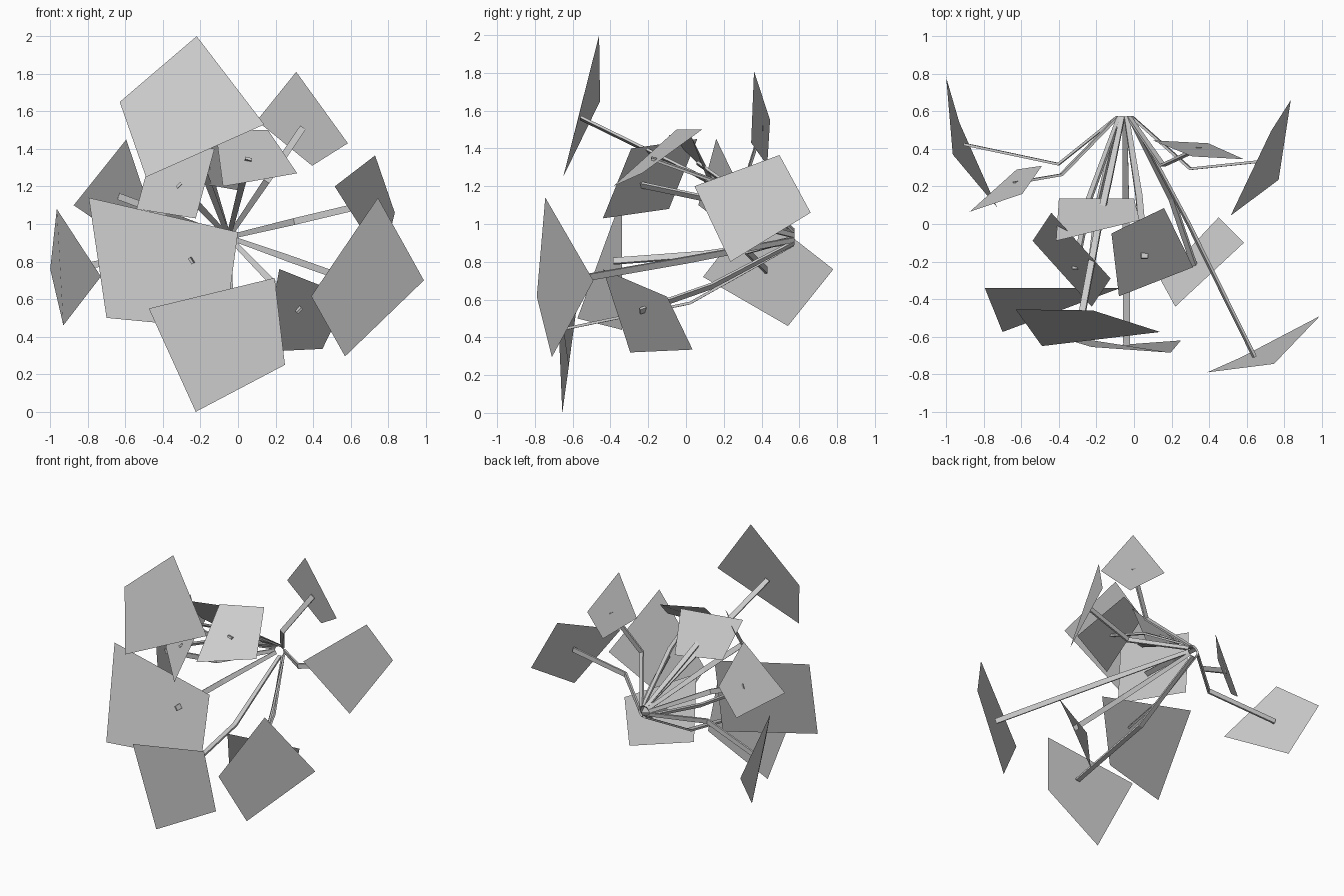
import bpy
from mathutils import Vector

if "Cube" in bpy.data.objects:
    bpy.data.objects.remove(bpy.data.objects["Cube"])

AXIS = Vector((0, 1, 0))               # stems fan out around this direction
HUB = Vector((-0.05, 0.57, 0.93))      # point where all stems meet

# corners of each leaf; a leaf with three corners is a parallelogram
LEAVES = {
    "top_front": [(-.22, -.46, 2.0), (.14, -.575, 1.53), (-.49, -.65, 1.25), (-.63, -.455, 1.65)],
    "top_right": [(.31, .36, 1.81), (.585, .345, 1.43), (.395, .43, 1.31), (.10, .445, 1.55)],
    "top_middle": [(.16, .085, 1.5), (.315, -.23, 1.27), (-.08, -.385, 1.2), (-.12, -.05, 1.5)],
    "right": [(.73, .495, 1.365), (.835, .66, 1.06), (.77, .235, .8), (.515, .045, 1.2)],
    "top_back": [(-.4, .135, 1.25), (0, .135, 1.18), (.03, .02, 1.48), (-.415, -.09, 1.47)],
    "upper_left_front": [(-.125, -.29, 1.4), (-.225, -.44, 1.03), (-.54, -.09, 1.08)],
    "upper_left": [(-.595, .16, 1.45), (-.49, .31, 1.14), (-.625, .29, .93), (-.875, .065, 1.10)],
    "front_left": [(-.795, -.34, 1.14), (0, -.34, .957), (-.07, -.34, .44), (-.70, -.575, .5)],
    "front_bottom": [(.195, -.685, .713), (-.475, -.58, .55), (-.225, -.655, 0), (.25, -.62, .25)],
    "lower_right": [(.22, -.44, .76), (.585, -.1, .615), (.45, .035, .335), (.14, -.295, .32)],
    "front_right": [(.745, -.745, 1.14), (.99, -.49, .70), (.57, -.71, .295), (.39, -.79, .615)],
    "left": [(-.965, .37, 1.08), (-.73, .09, .72), (-.93, .54, .46), (-1, .78, .76)],
}


def make_object(name, verts, faces):
    mesh = bpy.data.meshes.new(name)
    mesh.from_pydata([tuple(v) for v in verts], [], faces)
    obj = bpy.data.objects.new(name, mesh)
    bpy.context.collection.objects.link(obj)


def off_axis(p):
    # offset from the hub, measured across the fan axis
    d = p - HUB
    return d - AXIS * d.y


def make_stem(name, end):
    # flat bent strip: runs outward to a kink, then on to the leaf
    out = off_axis(end)
    radial = out.normalized()
    side = AXIS.cross(radial)
    kink = HUB + radial * min(0.36, 0.72 * out.length)
    kink.y = 0.2 + 0.28 * end.y
    tip = end + (end - kink).normalized() * 0.008
    path = [HUB + radial * 0.04, kink, tip]
    verts = []
    for i, p in enumerate(path):
        along = path[min(i + 1, 2)] - path[max(i - 1, 0)]
        thick = along.cross(side).normalized() * 0.007
        wide = side * (0.018 if i else 0.013)
        verts += [p + wide + thick, p - wide + thick, p - wide - thick, p + wide - thick]
    faces = [(r * 4 + k, r * 4 + (k + 1) % 4, r * 4 + 4 + (k + 1) % 4, r * 4 + 4 + k)
             for r in range(2) for k in range(4)]
    faces += [tuple(reversed(range(4))), tuple(range(8, 12))]
    make_object(name, verts, faces)


# leaves and their stems
for part, corners in LEAVES.items():
    pts = [Vector(p) for p in corners]
    if len(pts) == 3:
        pts.append(pts[0] + pts[2] - pts[1])
    make_object(part + "_leaf", pts, [tuple(range(4))])
    # the stem joins a little on the inner side of the leaf's middle
    weights = [1 / (off_axis(p).length + 0.3) for p in pts]
    end = sum((p * w for p, w in zip(pts, weights)), Vector()) / sum(weights)
    make_stem(part + "_stem", end)
